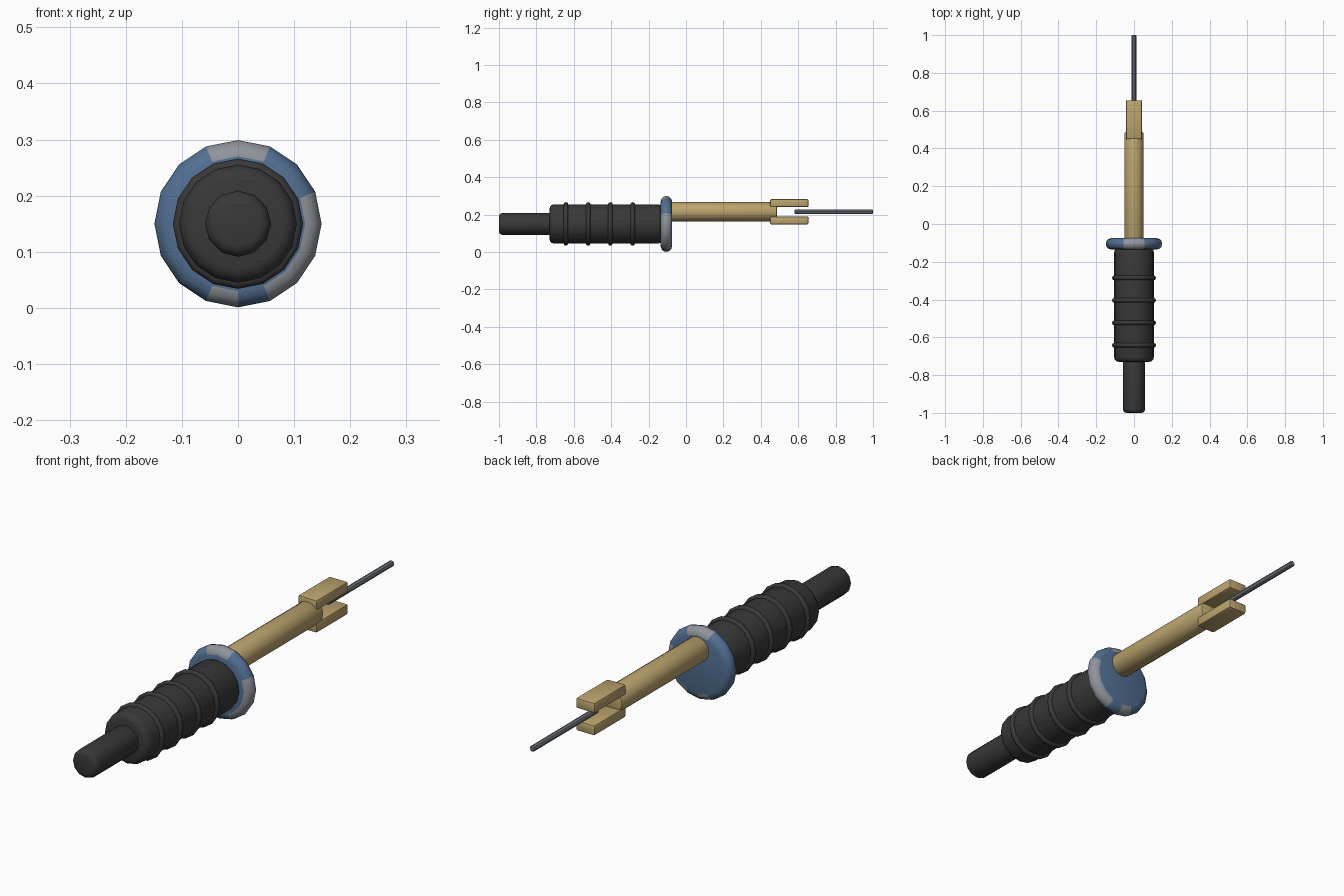
import bpy, bmesh, math

if "Cube" in bpy.data.objects:
    bpy.data.objects.remove(bpy.data.objects["Cube"])


def material(name, rgb):
    m = bpy.data.materials.new(name)
    m.diffuse_color = (*rgb, 1)
    m.use_nodes = True
    m.node_tree.nodes["Principled BSDF"].inputs["Base Color"].default_value = m.diffuse_color
    return m


RUBBER = material("black rubber", (0.04, 0.04, 0.04))
BLUE = material("blue paint", (0.085, 0.16, 0.29))
GREY = material("worn grey", (0.28, 0.30, 0.33))
TAN = material("brass tan", (0.50, 0.37, 0.155))
STEEL = material("steel wire", (0.16, 0.18, 0.21))


def finish(bm, name, mats, angle=40):
    bmesh.ops.recalc_face_normals(bm, faces=bm.faces)
    me = bpy.data.meshes.new(name)
    bm.to_mesh(me)
    bm.free()
    ob = bpy.data.objects.new(name, me)
    bpy.context.collection.objects.link(ob)
    for m in mats:
        me.materials.append(m)
    bpy.ops.object.select_all(action='DESELECT')
    ob.select_set(True)
    bpy.context.view_layer.objects.active = ob
    bpy.ops.object.shade_smooth_by_angle(angle=math.radians(angle))
    return ob


def lathe(name, profile, z, sides, mats, rule=None):
    """Turn (y, radius) points around a lengthwise axis at height z."""
    bm = bmesh.new()
    rings = []
    for y, r in profile:
        rings.append([bm.verts.new((r * math.cos(2 * math.pi * k / sides), y,
                                    z + r * math.sin(2 * math.pi * k / sides)))
                      for k in range(sides)])
    for a, b in zip(rings, rings[1:]):
        for k in range(sides):
            n = (k + 1) % sides
            f = bm.faces.new((a[k], a[n], b[n], b[k]))
            if rule:
                f.material_index = rule(k)
    bm.faces.new(rings[0])
    bm.faces.new(rings[-1])
    return finish(bm, name, mats)


def rounded(y0, y1, r, bevel, steps=3):
    """Profile of a cylinder with rounded rims."""
    arc = [math.pi / 2 * i / steps for i in range(steps + 1)]
    start = [(y0 + bevel * (1 - math.sin(t)), r - bevel * (1 - math.cos(t)))
             for t in reversed(arc)]
    end = [(y1 - bevel * (1 - math.sin(t)), r - bevel * (1 - math.cos(t)))
           for t in arc]
    return start + end


# Rubber tail and grip
lathe("cable_tail", rounded(-1.0, -0.70, 0.059, 0.02), 0.15, 12, [RUBBER])
lathe("grip", rounded(-0.73, -0.125, 0.105, 0.025), 0.15, 16, [RUBBER])

# Raised grip rings
for i in range(4):
    y = -0.642 + 0.119 * i
    lathe(f"grip_ring_{i + 1}", rounded(y - 0.012, y + 0.012, 0.116, 0.0115),
          0.15, 16, [RUBBER])

# Guard disc: blue with worn grey sectors around the rim
worn = {0, 3, 4, 11, 13, 14, 15}
lathe("guard_disc", rounded(-0.135, -0.075, 0.149, 0.029), 0.15, 16,
      [BLUE, GREY], lambda k: int(k in worn))

# Tan shaft and needle
lathe("shaft", rounded(-0.10, 0.487, 0.051, 0.01, 2), 0.215, 16, [TAN])
lathe("needle", rounded(0.58, 1.0, 0.012, 0.003, 1), 0.215, 8, [STEEL])

# Two flat prongs
for label, z in (("upper", 0.261), ("lower", 0.169)):
    bm = bmesh.new()
    bmesh.ops.create_cube(bm, size=1)
    for v in bm.verts:
        v.co = (v.co.x * 0.086, 0.552 + v.co.y * 0.206, z + v.co.z * 0.042)
    bmesh.ops.bevel(bm, geom=bm.edges[:], offset=0.007, segments=2,
                    profile=0.5, affect='EDGES')
    finish(bm, f"{label}_prong", [TAN])
